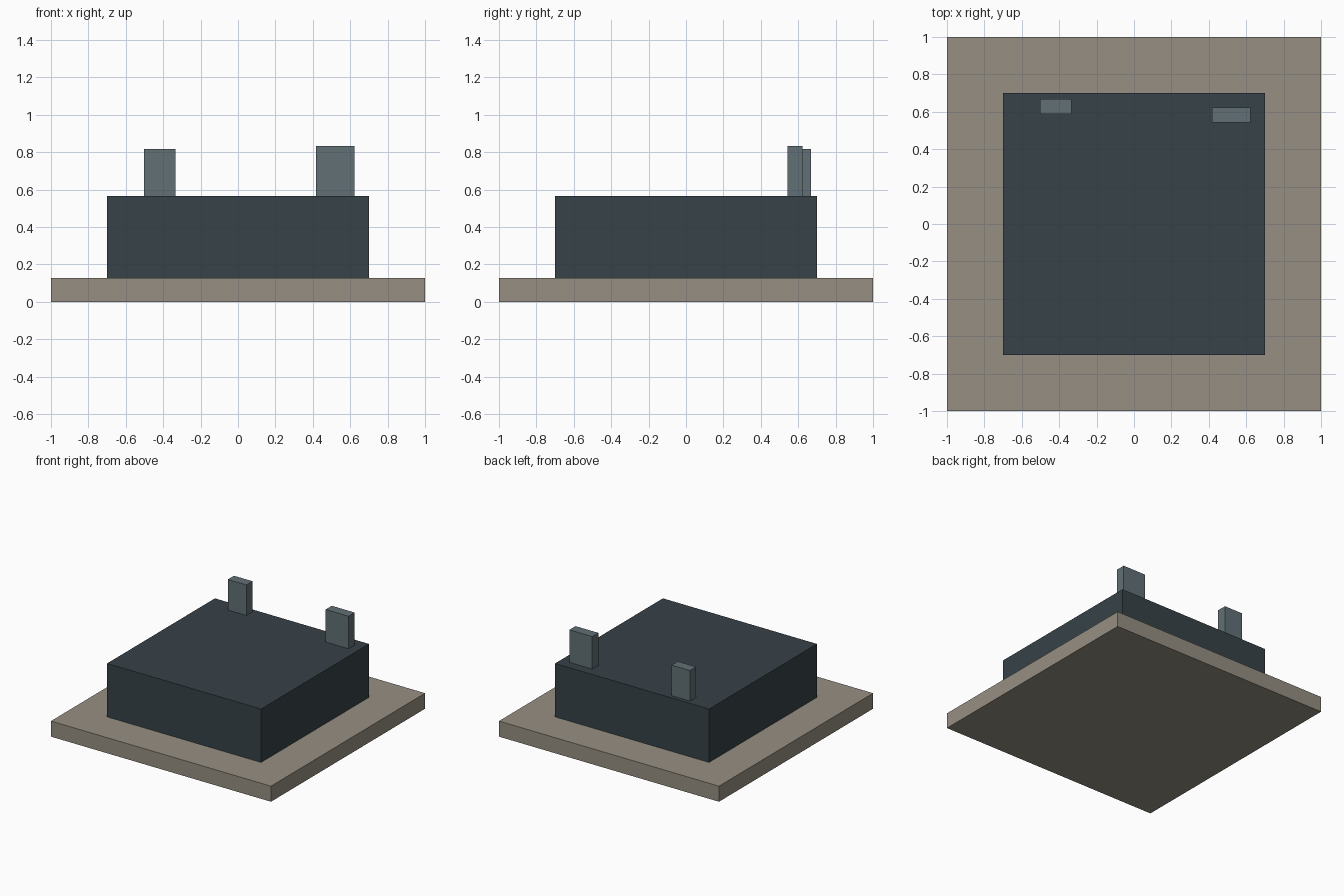
import bpy

cube = bpy.data.objects.get("Cube")
if cube:
    bpy.data.objects.remove(cube, do_unlink=True)


def material(name, rgb):
    mat = bpy.data.materials.new(name)
    mat.use_nodes = True
    color = (*rgb, 1.0)
    mat.diffuse_color = color
    mat.node_tree.nodes["Principled BSDF"].inputs["Base Color"].default_value = color
    return mat


def block(name, x, y, z, mat):
    """Box spanning the given (low, high) range on each axis."""
    spans = (x, y, z)
    bpy.ops.mesh.primitive_cube_add(size=1, location=[(a + b) / 2 for a, b in spans])
    obj = bpy.context.object
    obj.name = name
    obj.scale = [b - a for a, b in spans]
    bpy.ops.object.transform_apply(location=False, rotation=False, scale=True)
    obj.data.materials.append(mat)
    return obj


stone = material("warm stone", (0.305, 0.275, 0.223))
slate = material("dark slate", (0.038, 0.054, 0.065))
steel = material("grey blue", (0.122, 0.162, 0.178))

BASE_TOP, BODY_TOP = 0.128, 0.567

# Ground slab and main block
block("base_slab", (-1, 1), (-1, 1), (0, BASE_TOP), stone)
block("main_block", (-0.7, 0.7), (-0.7, 0.7), (BASE_TOP, BODY_TOP), slate)

# Two unequal rooftop stacks near the back edge
block("right_stack", (-0.503, -0.335), (0.587, 0.667), (BODY_TOP, 0.818), steel)
block("left_stack", (0.416, 0.624), (0.543, 0.623), (BODY_TOP, 0.834), steel)
